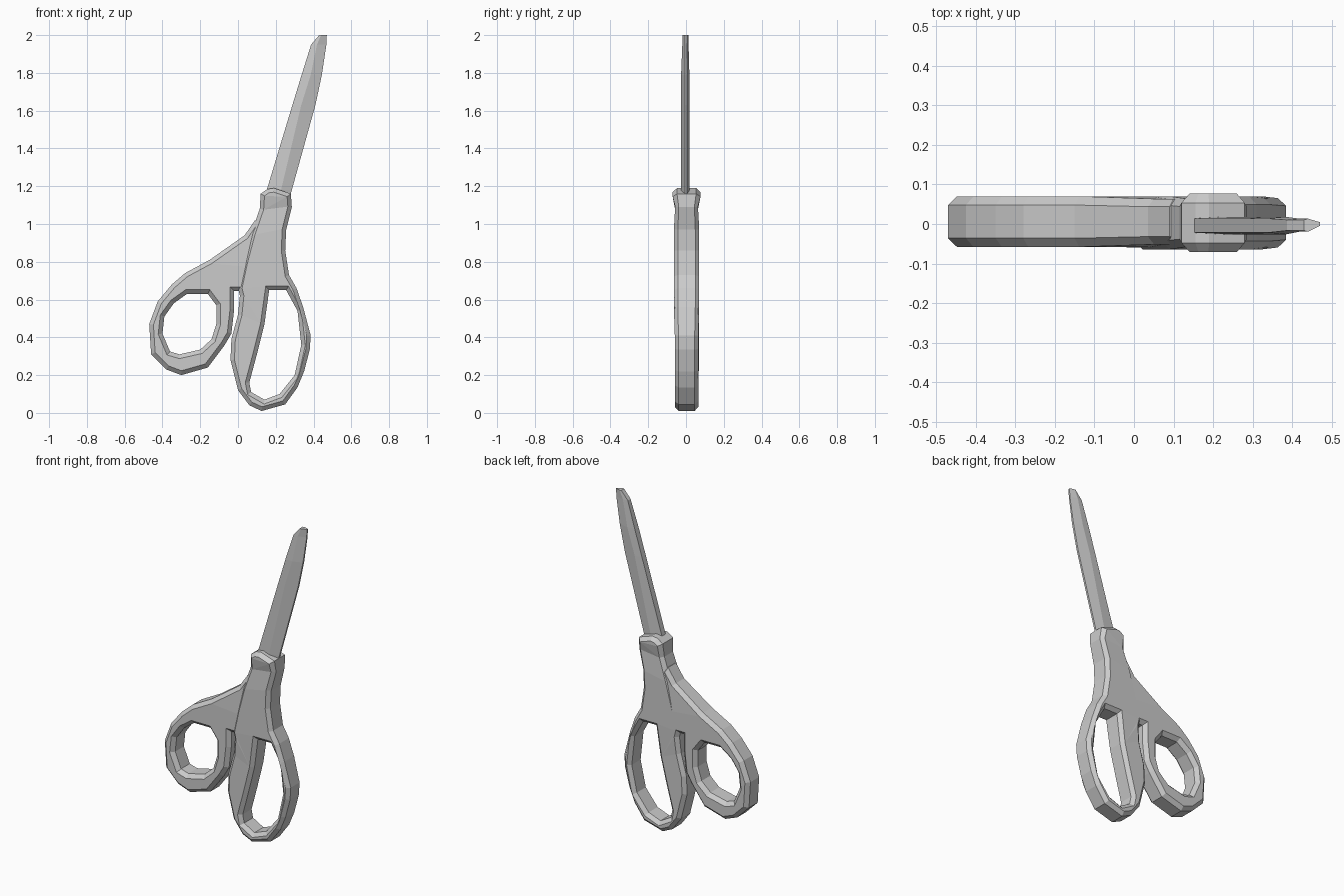
import bpy
import bmesh
from mathutils import Vector

cube = bpy.data.objects.get("Cube")
if cube:
    bpy.data.objects.remove(cube)

GREY = (0.6, 0.6, 0.6, 1)
grey = bpy.data.materials.new("plain grey")
grey.use_nodes = True
grey.diffuse_color = GREY
grey.node_tree.nodes["Principled BSDF"].inputs["Base Color"].default_value = GREY


def handle(name, outlines, half, bevel, shift, thickness):
    """Chamfered plate from an outline and its finger hole, thickness varied by height."""
    curve = bpy.data.curves.new(name, "CURVE")
    curve.dimensions = "2D"
    curve.fill_mode = "BOTH"
    curve.extrude = half - bevel
    curve.bevel_depth = bevel
    curve.bevel_resolution = 0
    curve.offset = -bevel
    for outline in outlines:
        spline = curve.splines.new("POLY")
        spline.points.add(len(outline) - 1)
        for point, (x, z) in zip(spline.points, outline):
            point.co = (x, z, 0, 1)
        spline.use_cyclic_u = True
    source = bpy.data.objects.new(name, curve)
    bpy.context.collection.objects.link(source)
    bpy.context.view_layer.update()
    graph = bpy.context.evaluated_depsgraph_get()
    mesh = bpy.data.meshes.new_from_object(source.evaluated_get(graph))
    bpy.data.objects.remove(source)
    # Stand the plate upright
    for v in mesh.vertices:
        x, z, y = v.co
        v.co = (x, -y * thickness(z) + shift, z)
    bm = bmesh.new()
    bm.from_mesh(mesh)
    bmesh.ops.remove_doubles(bm, verts=bm.verts, dist=0.0005)
    bmesh.ops.recalc_face_normals(bm, faces=bm.faces)
    finish(name, bm, mesh)


def finish(name, bm, mesh):
    for face in bm.faces:
        face.smooth = False
        face.material_index = 0
    bm.to_mesh(mesh)
    bm.free()
    mesh.materials.clear()
    mesh.materials.append(grey)
    obj = bpy.data.objects.new(name, mesh)
    bpy.context.collection.objects.link(obj)


# Shank with the tall finger loop
shank = [(.155, 1.185), (.19, 1.19), (.28, 1.16), (.285, 1.09), (.255, .97), (.25, .86),
         (.27, .73), (.31, .66), (.345, .56), (.385, .41), (.38, .335), (.35, .22),
         (.315, .135), (.25, .045), (.125, .01), (.06, .04), (0, .12), (-.04, .28),
         (-.035, .39), (0, .52), (.01, .62), (0, .66), (.03, .8), (.07, .95),
         (.115, 1.08), (.12, 1.16)]
tall_hole = [(.165, .65), (.255, .65), (.315, .54), (.335, .36), (.3, .2), (.22, .1),
             (.14, .07), (.07, .11), (.06, .16), (.1, .31), (.14, .47)]


def shank_thickness(z):
    if z > 1.13:
        return 1.1
    if z > 1.02:
        return .9
    return 1 if z > .55 else .93


handle("tall_loop_handle", [shank, tall_hole], .067, .021, .003, shank_thickness)

# Slanted arm with the round thumb loop
arm = [(-.47, .47), (-.425, .59), (-.35, .68), (-.28, .74), (-.15, .81), (.035, .94),
       (.09, 1.02), (.2, 1.0), (.2, .75), (.04, .645), (-.02, .645), (-.02, .55),
       (-.035, .42), (-.07, .36), (-.16, .24), (-.3, .2), (-.38, .23), (-.46, .31)]
round_hole = [(-.4, .42), (-.39, .51), (-.34, .58), (-.27, .63), (-.16, .63), (-.115, .57),
              (-.115, .47), (-.14, .39), (-.2, .335), (-.31, .31), (-.36, .325)]
handle("round_loop_handle", [arm, round_hole], .064, .022, .006,
       lambda z: .9 if z > .85 else 1)

# Tapered blade: spine, ridge and cutting edge at each height
stations = [(1.1, .13, .2, .262), (1.18, .152, .228, .285), (1.63, .288, .335, .41),
            (1.79, .337, .385, .444), (1.95, .387, .418, .468), (2.0, .43, .44, .47)]
bm = bmesh.new()
rings = []
for z, spine, ridge, edge in stations:
    t = 1 if z < 1.9 else .75
    section = [(spine, -.022), (ridge, -.026), (edge, -.006),
               (edge, .006), (ridge, .018), (spine, .014)]
    rings.append([bm.verts.new(Vector((x, y * t, z))) for x, y in section])
for low, high in zip(rings, rings[1:]):
    for i in range(len(low)):
        j = (i + 1) % len(low)
        bm.faces.new((low[i], low[j], high[j], high[i]))
bm.faces.new(rings[0])
bm.faces.new(rings[-1])
bmesh.ops.recalc_face_normals(bm, faces=bm.faces)
finish("blade", bm, bpy.data.meshes.new("blade"))
